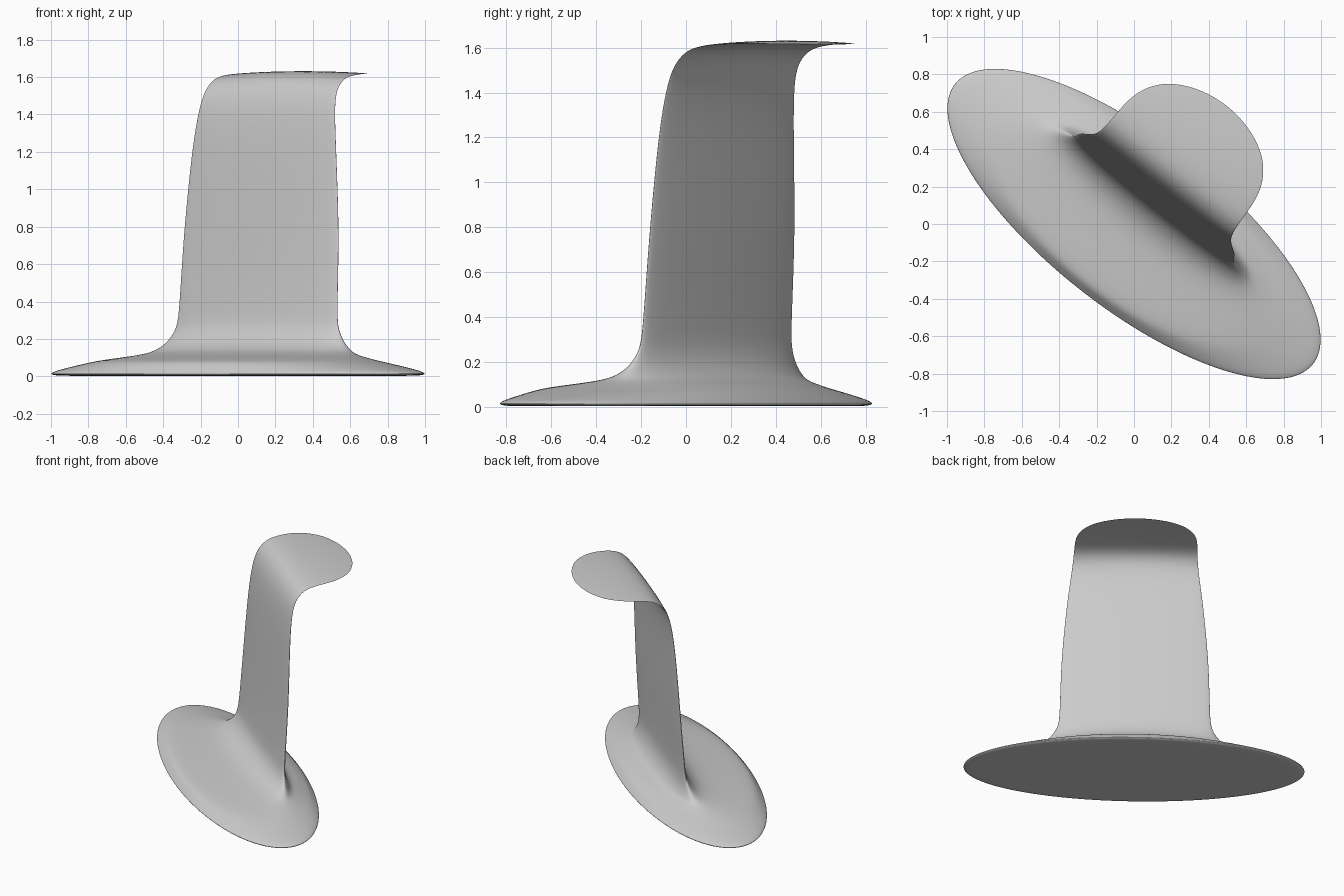
import bpy, bmesh, math

ANGLE = math.radians(-38)   # long axis of the base in plan
SEG = 64

# Rings: half length, half thickness, offset across, height, bend in degrees
rings = [
    # underside and rim of the base
    (1.08, 0.36, 0.00, 0.003, 0), (1.175, 0.425, 0.00, 0.003, 0),
    (1.215, 0.453, 0.00, 0.009, 0), (1.221, 0.457, 0.00, 0.016, 0),
    (1.19, 0.446, 0.00, 0.029, 0),
    # domed top, steep at the long sides, flowing into the foot of the stem
    (1.10, 0.432, 0.00, 0.047, 0), (1.00, 0.416, 0.00, 0.066, 0),
    (0.90, 0.385, 0.00, 0.084, 0), (0.80, 0.305, 0.05, 0.100, 0),
    (0.71, 0.21, 0.10, 0.116, 0), (0.65, 0.135, 0.135, 0.138, 0),
    (0.588, 0.078, 0.156, 0.190, 0), (0.549, 0.046, 0.168, 0.255, 0),
    (0.537, 0.035, 0.174, 0.33, 0),
    # thin stem
    (0.532, 0.030, 0.190, 0.56, 4), (0.523, 0.027, 0.207, 0.82, 4),
    (0.490, 0.021, 0.226, 1.20, 4),
    (0.466, 0.017, 0.245, 1.39, 9), (0.452, 0.014, 0.268, 1.49, 18),
    # bend and rounded tongue
    (0.445, 0.011, 0.300, 1.555, 33), (0.441, 0.009, 0.350, 1.598, 55),
    (0.438, 0.007, 0.42, 1.617, 78), (0.434, 0.006, 0.50, 1.625, 87),
    (0.412, 0.005, 0.59, 1.627, 90), (0.358, 0.004, 0.67, 1.625, 92),
    (0.300, 0.003, 0.72, 1.622, 94), (0.215, 0.002, 0.765, 1.619, 95),
    (0.12, 0.002, 0.793, 1.616, 95), (0.03, 0.001, 0.803, 1.615, 95),
]

bm = bmesh.new()
loops = []
for a, b, off, z, bend in rings:
    t = math.radians(bend)
    crown = 0.010 if z > 1.5 else 0      # tongue is slightly domed
    loop = []
    for i in range(SEG):
        th = 2 * math.pi * i / SEG
        u = a * math.cos(th)
        s = b * math.sin(th)
        v = off + s * math.cos(t)
        loop.append(bm.verts.new((
            u * math.cos(ANGLE) - v * math.sin(ANGLE),
            u * math.sin(ANGLE) + v * math.cos(ANGLE),
            z - s * math.sin(t) - crown * (u / 0.44) ** 2)))
    loops.append(loop)
for lo, hi in zip(loops, loops[1:]):
    for i in range(SEG):
        j = (i + 1) % SEG
        bm.faces.new((lo[i], lo[j], hi[j], hi[i]))
bm.faces.new(loops[0][::-1])
bm.faces.new(loops[-1])
bmesh.ops.recalc_face_normals(bm, faces=bm.faces)

mesh = bpy.data.meshes.new("bent_stand")
bm.to_mesh(mesh)
bm.free()
stand = bpy.data.objects.new("bent_stand", mesh)
bpy.context.collection.objects.link(stand)

# Smooth flow between rings
sub = stand.modifiers.new("smooth", 'SUBSURF')
sub.levels = sub.render_levels = 2
bpy.context.view_layer.objects.active = stand
stand.select_set(True)
bpy.ops.object.shade_smooth_by_angle(angle=math.radians(50))
